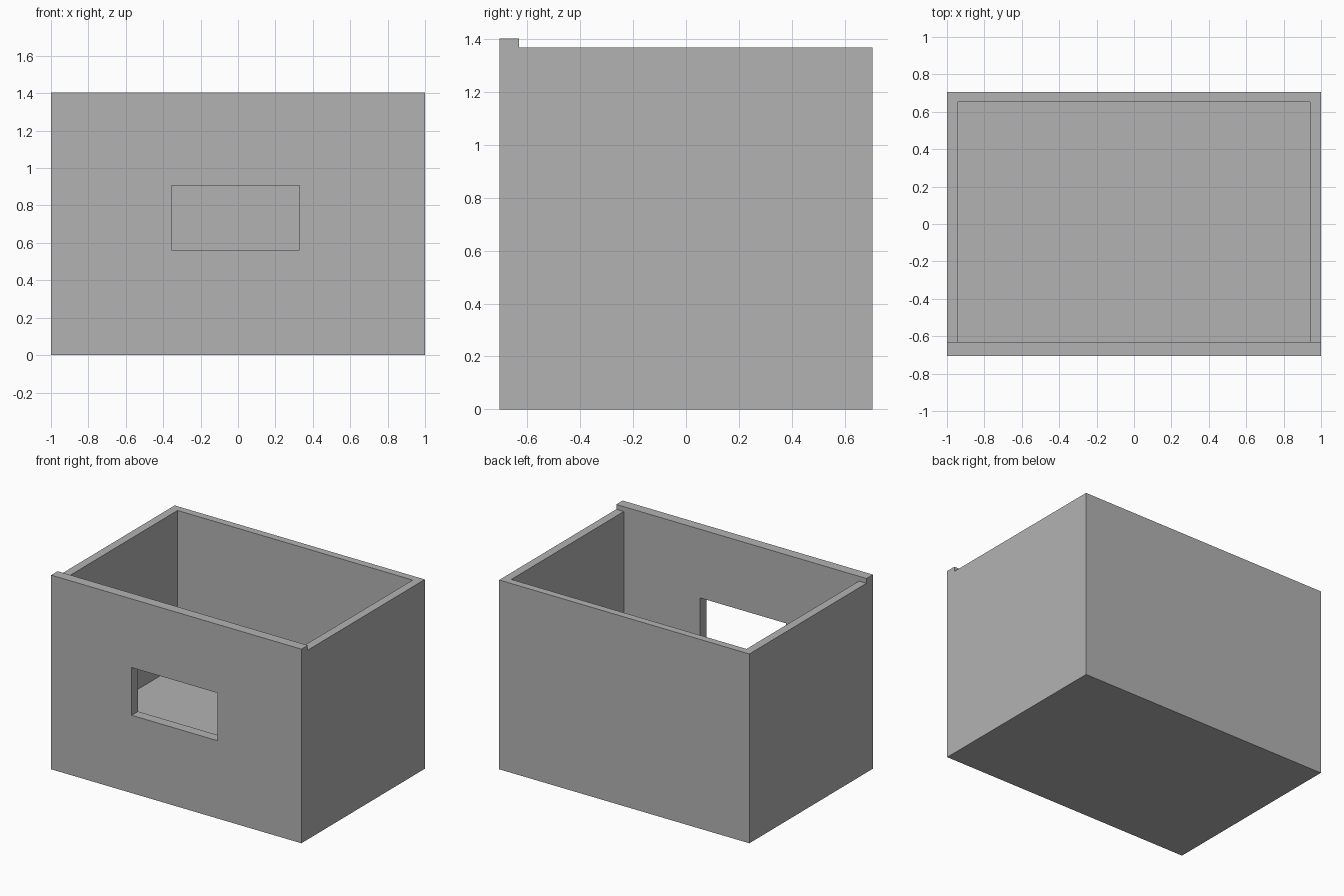
import bpy
import bmesh
from mathutils import Vector

cube = bpy.data.objects.get("Cube")
if cube:
    bpy.data.objects.remove(cube, do_unlink=True)

# Key dimensions
HALF_X, HALF_Y = 1.0, 0.705
PANEL_TOP, RIM_TOP, FLOOR_TOP = 1.403, 1.368, 0.248
PANEL_BACK = -0.632
OVER = 0.1

grey = bpy.data.materials.new("plain_grey")
grey.use_nodes = True
colour = (0.45, 0.45, 0.45, 1)
grey.diffuse_color = colour
grey.node_tree.nodes["Principled BSDF"].inputs["Base Color"].default_value = colour


def box(name, low, high):
    """Axis-aligned box between two corners."""
    low, high = Vector(low), Vector(high)
    bm = bmesh.new()
    bmesh.ops.create_cube(bm, size=1)
    bmesh.ops.scale(bm, vec=high - low, verts=bm.verts)
    bmesh.ops.translate(bm, vec=(low + high) / 2, verts=bm.verts)
    mesh = bpy.data.meshes.new(name)
    bm.to_mesh(mesh)
    bm.free()
    mesh.materials.append(grey)
    obj = bpy.data.objects.new(name, mesh)
    bpy.context.collection.objects.link(obj)
    return obj


def carve(target, low, high):
    """Cut a box-shaped volume out of the target."""
    cutter = box("cutter", low, high)
    cutter.hide_render = True
    mod = target.modifiers.new("carve", "BOOLEAN")
    mod.operation, mod.solver, mod.object = "DIFFERENCE", "EXACT", cutter
    bpy.context.view_layer.objects.active = target
    bpy.ops.object.modifier_apply(modifier=mod.name)
    bpy.data.objects.remove(cutter, do_unlink=True)


# Solid block for the open-topped box
body = box("open_box", (-HALF_X, -HALF_Y, 0), (HALF_X, HALF_Y, PANEL_TOP))

# Lower rim behind the taller front wall
carve(body, (-HALF_X - OVER, PANEL_BACK, RIM_TOP),
      (HALF_X + OVER, HALF_Y + OVER, PANEL_TOP + OVER))

# Inner cavity above the thick floor
carve(body, (-0.94, PANEL_BACK, FLOOR_TOP), (0.94, 0.652, PANEL_TOP + OVER))

# Rectangular opening through the front wall
carve(body, (-0.356, -HALF_Y - OVER, 0.562), (0.329, PANEL_BACK + OVER, 0.907))
